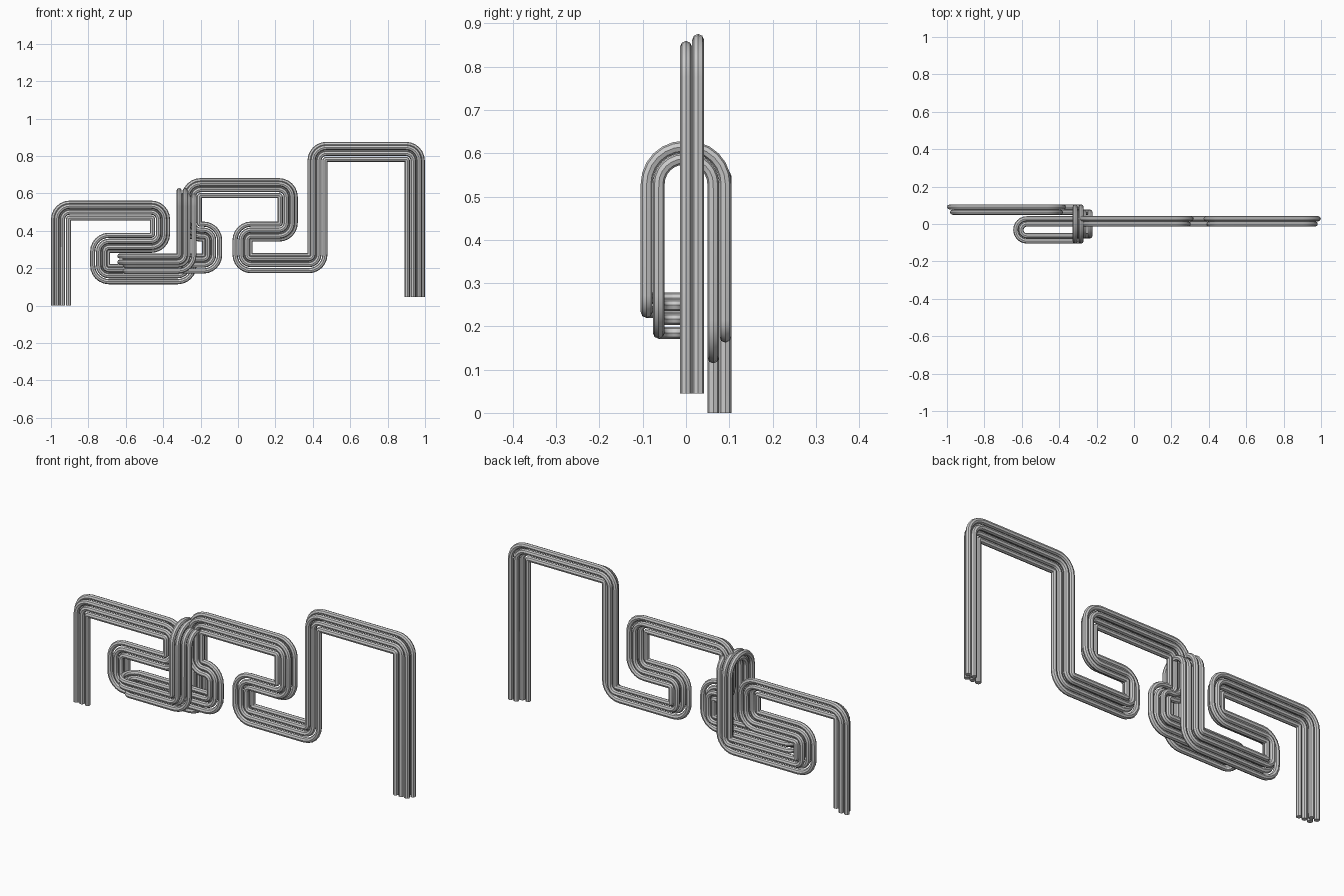
import bpy
from mathutils import Vector, Quaternion
from math import pi

if "Cube" in bpy.data.objects:
    bpy.data.objects.remove(bpy.data.objects["Cube"])

TUBE_R = 0.0137   # tube radius
BEND_R = 0.047    # centre-line bend radius
SEGS = 6          # segments per bend
Y0, YF, YB = 0.014, -0.077, 0.077   # middle, front and back planes

# centre line of the bundle: (x, y, z, bend radius)
route = [
    (0.945, Y0, 0.045, 0), (0.945, Y0, 0.822, BEND_R),
    (0.425, Y0, 0.822, BEND_R), (0.425, Y0, 0.227, BEND_R),
    (0.024, Y0, 0.227, BEND_R), (0.024, Y0, 0.396, BEND_R),
    (0.266, Y0, 0.396, BEND_R), (0.266, Y0, 0.628, BEND_R),
    (-0.247, Y0, 0.628, BEND_R), (-0.247, Y0, 0.396, BEND_R),
    (-0.138, Y0, 0.396, BEND_R), (-0.138, Y0, 0.225, BEND_R),
    # sideways U-turn to the front plane
    (-0.618, Y0, 0.225, 0.045), (-0.618, YF, 0.225, 0.045),
    # up and over to the back plane
    (-0.275, YF, 0.225, BEND_R), (-0.275, YF, 0.601, 0.072),
    (-0.275, YB, 0.601, 0.072), (-0.275, YB, 0.168, BEND_R),
    (-0.737, YB, 0.168, BEND_R), (-0.737, YB, 0.336, BEND_R),
    (-0.417, YB, 0.336, BEND_R), (-0.417, YB, 0.508, BEND_R),
    (-0.946, YB, 0.508, BEND_R), (-0.946, YB, 0.0, 0),
]
pts = [Vector(p[:3]) for p in route]
dirs = [(b - a).normalized() for a, b in zip(pts, pts[1:])]


def tube_path(u, v):
    """Path of one tube: the centre line offset by u (in plane) and v (in depth)."""
    off = Vector((u, v, 0))
    out = [pts[0] + off]
    for i in range(1, len(pts) - 1):
        d1, d2 = dirs[i - 1], dirs[i]
        off2 = Quaternion(d1.cross(d2), pi / 2) @ off
        corner = pts[i] + off + d1 * off2.dot(d1)
        r = max(0.007, route[i][3] - off.dot(d2))
        centre = corner - d1 * r + d2 * r
        for k in range(SEGS + 1):
            q = Quaternion(d1.cross(d2), pi / 2 * k / SEGS)
            out.append(centre + q @ (-d2 * r))
        off = off2
    out.append(pts[-1] + off)
    return out


def make_tube(name, path):
    cu = bpy.data.curves.new(name, 'CURVE')
    cu.dimensions = '3D'
    cu.bevel_depth = TUBE_R
    cu.bevel_resolution = 2
    cu.use_fill_caps = True
    sp = cu.splines.new('POLY')
    sp.points.add(len(path) - 1)
    for p, co in zip(sp.points, path):
        p.co = (*co, 1)
    ob = bpy.data.objects.new(name, cu)
    bpy.context.collection.objects.link(ob)
    bpy.ops.object.select_all(action='DESELECT')
    ob.select_set(True)
    bpy.context.view_layer.objects.active = ob
    bpy.ops.object.convert(target='MESH')
    bpy.ops.object.shade_smooth_by_angle(angle=pi / 5)


# three tubes in the inner row, two nested in the outer row
for i, u in enumerate((-0.04, -0.008, 0.024)):
    make_tube(f"inner_tube_{i + 1}", tube_path(u, -0.014))
for i, u in enumerate((0.008, 0.04)):
    make_tube(f"outer_tube_{i + 1}", tube_path(u, 0.014))
